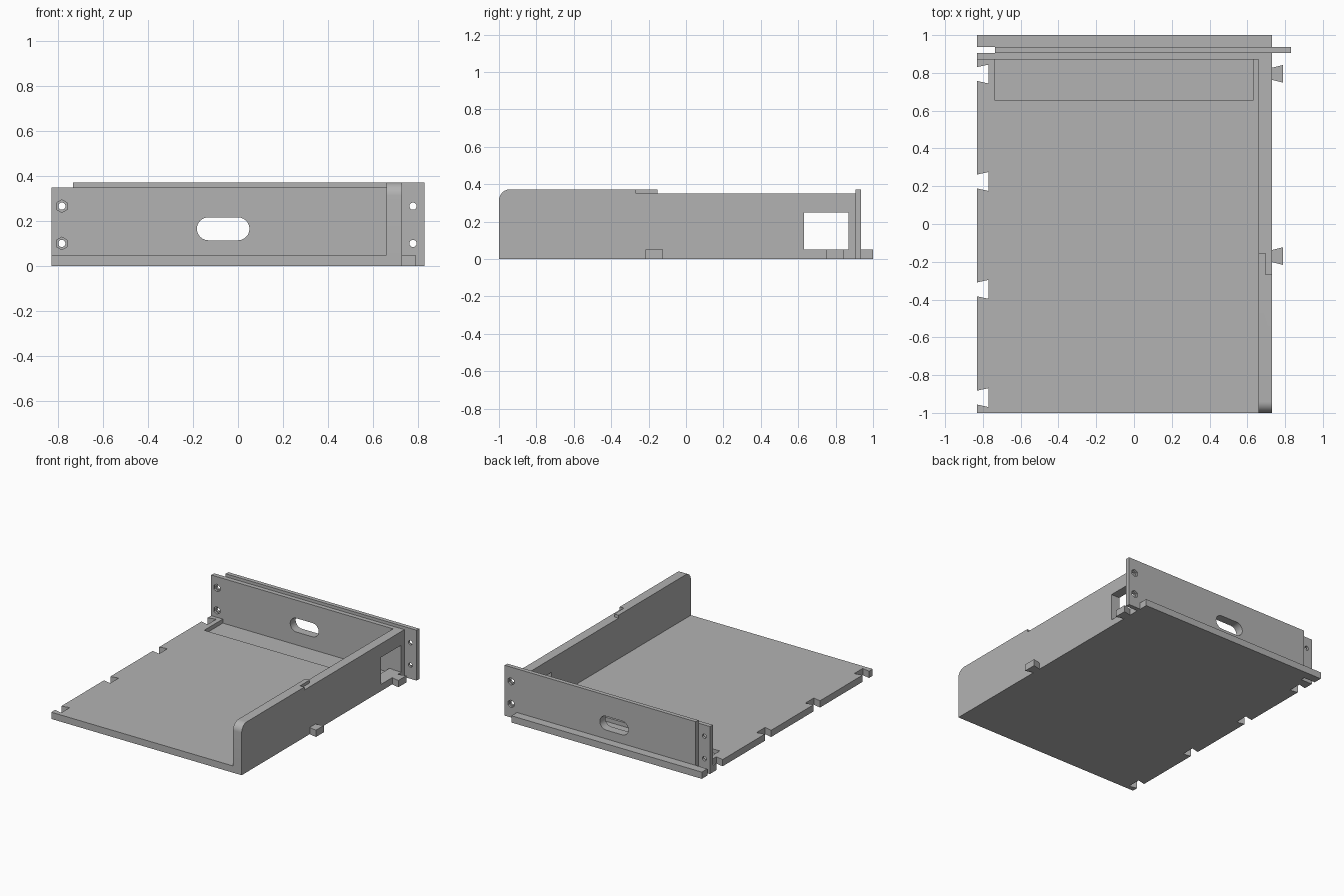
import bpy, bmesh, math

if "Cube" in bpy.data.objects:
    bpy.data.objects.remove(bpy.data.objects["Cube"])

grey = bpy.data.materials.new("plain grey")
grey.diffuse_color = (0.45, 0.45, 0.45, 1)
grey.use_nodes = True
grey.node_tree.nodes["Principled BSDF"].inputs["Base Color"].default_value = grey.diffuse_color


def prism(name, outline, axis, lo, hi):
    """Extrude a 2D outline along an axis: x uses (y,z), y uses (x,z), z uses (x,y)."""
    place = {"x": lambda a, b, d: (d, a, b),
             "y": lambda a, b, d: (a, d, b),
             "z": lambda a, b, d: (a, b, d)}[axis]
    bm = bmesh.new()
    ends = [[bm.verts.new(place(a, b, d)) for a, b in outline] for d in (lo, hi)]
    for ring in ends:
        bm.faces.new(ring)
    n = len(outline)
    for i in range(n):
        j = (i + 1) % n
        bm.faces.new((ends[0][i], ends[0][j], ends[1][j], ends[1][i]))
    bmesh.ops.recalc_face_normals(bm, faces=bm.faces)
    mesh = bpy.data.meshes.new(name)
    bm.to_mesh(mesh)
    bm.free()
    mesh.materials.append(grey)
    obj = bpy.data.objects.new(name, mesh)
    bpy.context.collection.objects.link(obj)
    return obj


def box(name, x0, x1, y0, y1, z0, z1):
    return prism(name, [(x0, y0), (x1, y0), (x1, y1), (x0, y1)], "z", z0, z1)


def arc(cx, cz, r, start, end, steps):
    angles = [math.radians(start + (end - start) * i / steps) for i in range(steps + 1)]
    return [(cx + r * math.cos(t), cz + r * math.sin(t)) for t in angles]


def combine(target, other, operation):
    mod = target.modifiers.new(operation, "BOOLEAN")
    mod.operation = operation
    mod.solver = "EXACT"
    mod.object = other
    bpy.context.view_layer.objects.active = target
    bpy.ops.object.modifier_apply(modifier=mod.name)
    bpy.data.objects.remove(other)


L, R = -0.83, 0.73          # left and right edges of the tray
LOW, HIGH = 0.351, 0.373    # the two rim heights
FLOOR = 0.05

# Floor: dovetail tabs on the right, matching sockets and a plate slot on the left
outline = [(L, -1), (R, -1)]
for c in (-0.17, 0.795):
    outline += [(R, c - 0.032), (0.79, c - 0.047), (0.79, c + 0.047), (R, c + 0.032)]
outline += [(R, 1), (L, 1), (L, 0.936), (-0.735, 0.936), (-0.735, 0.905), (L, 0.905)]
for c in (0.794, 0.225, -0.346, -0.919):
    outline += [(L, c + 0.037), (-0.77, c + 0.05), (-0.77, c - 0.05), (L, c - 0.037)]
tray = prism("tray", outline, "z", 0, FLOOR)

# Shallow recess in the floor
combine(tray, box("recess_cutter", -0.735, 0.63, 0.655, 0.88, 0.02, 0.1), "DIFFERENCE")

# Side wall with rounded front corner, stepped rim and window
profile = [(-1, 0.01), (0.89, 0.01), (0.89, LOW), (-0.153, LOW), (-0.153, HIGH)]
profile += arc(-0.94, HIGH - 0.06, 0.06, 90, 180, 10)
wall = prism("side_wall", profile, "x", 0.66, R)
combine(wall, box("lap_cutter", 0.695, 0.8, -0.267, -0.1, LOW, 0.5), "DIFFERENCE")
combine(wall, box("window_cutter", 0.6, 0.8, 0.63, 0.868, FLOOR, 0.25), "DIFFERENCE")
combine(tray, wall, "UNION")

# Inner and outer back plates, offset sideways to overlap the neighbours
combine(tray, box("inner_back_plate", L, R, 0.872, 0.905, 0, LOW), "UNION")
combine(tray, box("outer_back_plate", -0.735, 0.83, 0.905, 0.936, 0, HIGH), "UNION")

# Cable slot through both plates
slot = arc(0.0, 0.166, 0.051, -90, 90, 12) + arc(-0.132, 0.166, 0.051, 90, 270, 12)
combine(tray, prism("slot_cutter", slot, "y", 0.8, 1.1), "DIFFERENCE")

# Screw holes with hexagonal nut pockets
for x, y0, y1 in ((-0.784, 0.85, 0.887), (0.779, 0.921, 0.96)):
    for z in (0.101, 0.267):
        hole = arc(x, z, 0.016, 0, 345, 23)
        combine(tray, prism("hole_cutter", hole, "y", 0.8, 1.1), "DIFFERENCE")
        nut = arc(x, z, 0.028, 30, 330, 5)
        combine(tray, prism("nut_cutter", nut, "y", y0, y1), "DIFFERENCE")

bpy.ops.object.select_all(action="DESELECT")
tray.select_set(True)
bpy.context.view_layer.objects.active = tray
bpy.ops.object.shade_smooth_by_angle(angle=math.radians(30))
